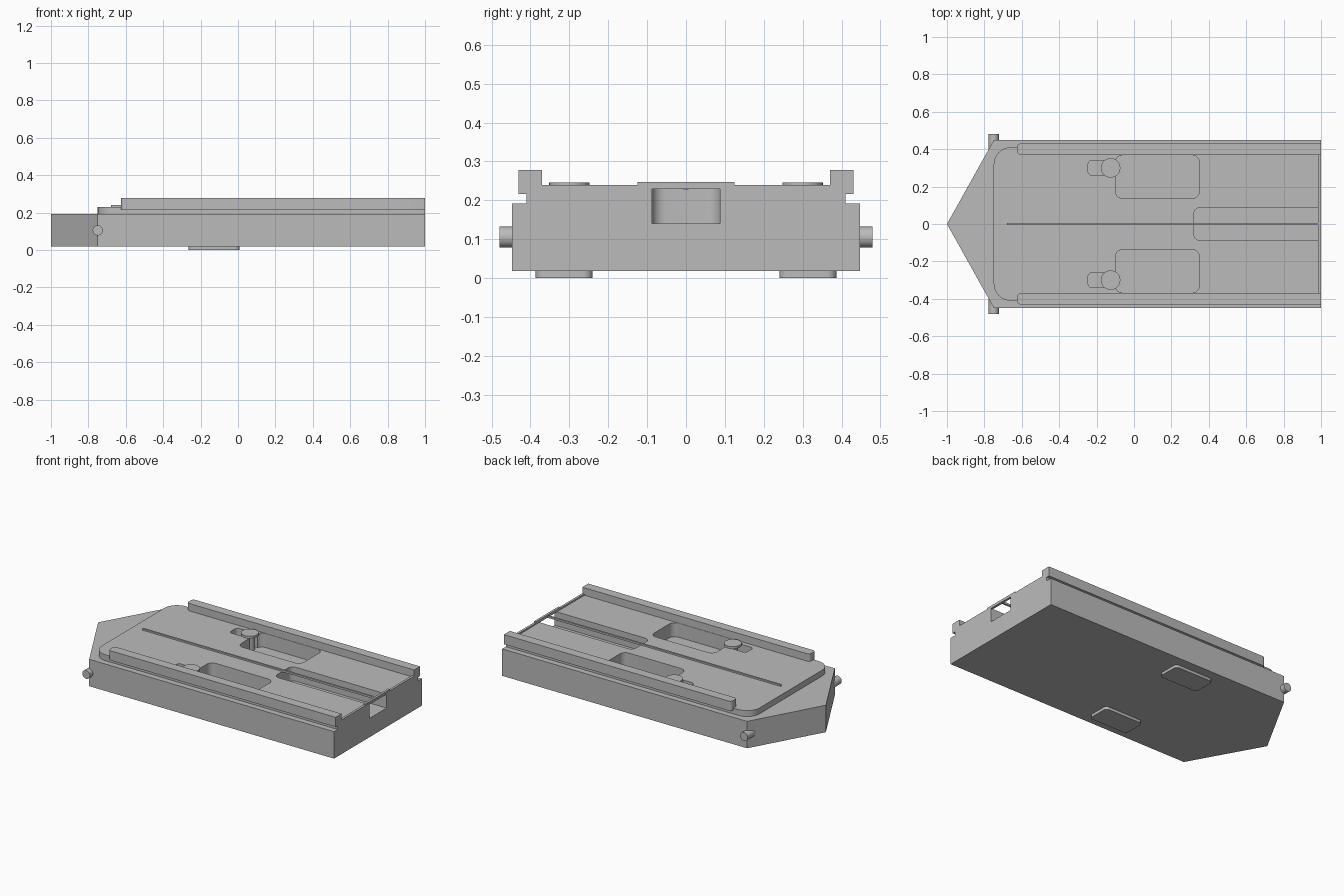
import bpy, bmesh, math

old = bpy.data.objects.get("Cube")
if old:
    bpy.data.objects.remove(old)

grey = bpy.data.materials.new("plain_grey")
grey.use_nodes = True
grey.diffuse_color = (0.5, 0.5, 0.5, 1)
grey.node_tree.nodes["Principled BSDF"].inputs["Base Color"].default_value = (0.5, 0.5, 0.5, 1)


def prism(name, outline, z0, z1):
    """Extrude a flat outline (counter-clockwise) from z0 to z1."""
    bm = bmesh.new()
    face = bm.faces.new([bm.verts.new((x, y, z0)) for x, y in outline])
    top = bmesh.ops.extrude_face_region(bm, geom=[face])["geom"]
    for v in top:
        if isinstance(v, bmesh.types.BMVert):
            v.co.z = z1
    bmesh.ops.recalc_face_normals(bm, faces=bm.faces)
    mesh = bpy.data.meshes.new(name)
    bm.to_mesh(mesh)
    bm.free()
    mesh.materials.append(grey)
    obj = bpy.data.objects.new(name, mesh)
    bpy.context.collection.objects.link(obj)
    return obj


def rounded(x0, x1, y0, y1, left=0, right=0, steps=8):
    """Rectangle outline with separate corner radii at its left and right ends."""
    pts = []
    corners = ((x1, y1, right, 0), (x0, y1, left, 90), (x0, y0, left, 180), (x1, y0, right, 270))
    for x, y, r, start in corners:
        if not r:
            pts.append((x, y))
            continue
        cx = x - r if x == x1 else x + r
        cy = y - r if y == y1 else y + r
        for i in range(steps + 1):
            a = math.radians(start + 90 * i / steps)
            pts.append((cx + r * math.cos(a), cy + r * math.sin(a)))
    return pts


def disc(name, x, y, r, z0, z1):
    ring = [(x + r * math.cos(math.tau * i / 32), y + r * math.sin(math.tau * i / 32)) for i in range(32)]
    return prism(name, ring, z0, z1)


def smooth(obj):
    bpy.ops.object.select_all(action="DESELECT")
    obj.select_set(True)
    bpy.context.view_layer.objects.active = obj
    bpy.ops.object.shade_smooth_by_angle(angle=math.radians(30))


# Pointed hull and the raised deck on it
hull = prism("hull", [(-1, 0), (-0.75, -0.448), (1, -0.448), (1, 0.448), (-0.75, 0.448)], 0.018, 0.192)
deck = prism("deck", rounded(-0.75, 1, -0.41, 0.41, left=0.09), 0.19, 0.23)

# Recesses: rear channel, side pockets and the narrow button slots
FLOOR = 0.14
cutters = [prism("channel_cutter", rounded(0.32, 1.1, -0.088, 0.088, left=0.035), FLOOR, 0.4)]
for s in (-1, 1):
    ys = sorted((s * 0.137, s * 0.368))
    cutters.append(prism("pocket_cutter", rounded(-0.10, 0.35, *ys, 0.04, 0.04), FLOOR, 0.4))
    ys = sorted((s * 0.26, s * 0.34))
    cutters.append(prism("slot_cutter", rounded(-0.245, -0.05, *ys, left=0.02), FLOOR, 0.4))
for body in (hull, deck):
    bpy.context.view_layer.objects.active = body
    for c in cutters:
        mod = body.modifiers.new("recess", "BOOLEAN")
        mod.operation, mod.solver, mod.object = "DIFFERENCE", "EXACT", c
        bpy.ops.object.modifier_apply(modifier=mod.name)
    smooth(body)
for c in cutters:
    bpy.data.objects.remove(c)

# Mirrored fittings
for s, side in ((-1, "right"), (1, "left")):
    ys = sorted((s * 0.37, s * 0.431))
    smooth(prism(side + "_rail", rounded(-0.625, 1, *ys, left=0.02), 0.216, 0.278))
    ys = sorted((s * 0.24, s * 0.387))
    smooth(prism(side + "_foot", rounded(-0.265, 0.008, *ys, 0.025, 0.025), 0, 0.02))
    smooth(disc(side + "_button", -0.125, s * 0.3, 0.052, 0.232, 0.246))
    smooth(disc(side + "_button_stem", -0.125, s * 0.3, 0.03, FLOOR, 0.234))
    pin = disc(side + "_pin", 0, 0, 0.027, -0.05, 0.05)
    pin.rotation_euler.x = math.pi / 2
    pin.location = (-0.75, s * 0.43, 0.105)
    smooth(pin)

# Centre rod and the stepped bar across the rear end
prism("centre_rod", rounded(-0.68, 0.99, -0.006, 0.006), 0.228, 0.24)
prism("rear_bar", rounded(0.985, 1, -0.372, 0.372), 0.229, 0.239)
prism("rear_bar_middle", rounded(0.984, 0.999, -0.125, 0.125), 0.231, 0.247)
